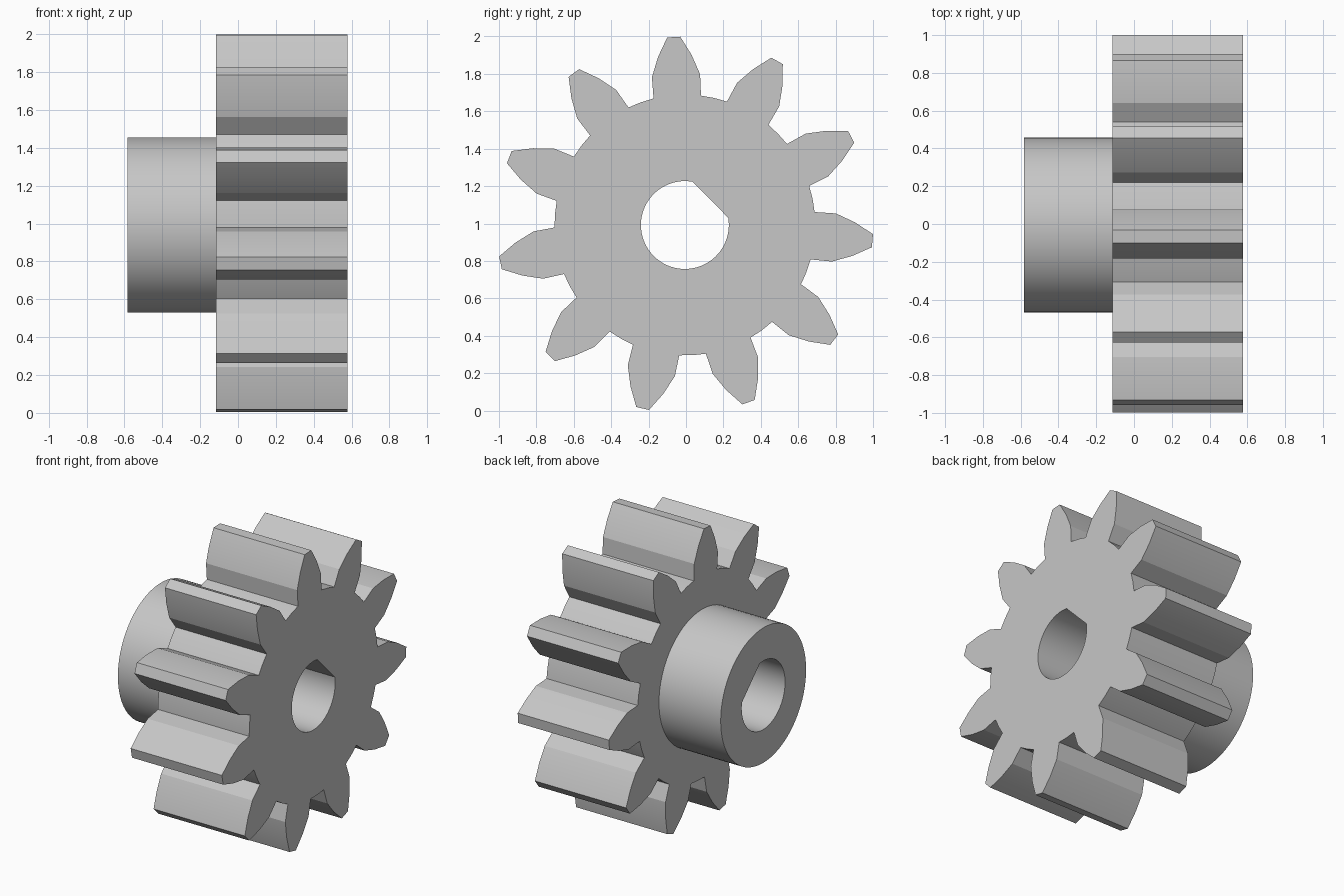
import bpy, bmesh
from math import sin, cos, radians, pi, sqrt
from mathutils import Vector

cube = bpy.data.objects.get("Cube")
if cube:
    bpy.data.objects.remove(cube, do_unlink=True)

CY, CZ = -0.006, 0.992          # shaft axis
TEETH, FIRST = 11, 93.4         # tooth count, angle of the top tooth

grey = bpy.data.materials.new("Light grey")
grey.use_nodes = True
grey.diffuse_color = (0.57, 0.57, 0.57, 1)
grey.node_tree.nodes["Principled BSDF"].inputs["Base Color"].default_value = grey.diffuse_color


def arc(radius, start, end, steps):
    angles = [radians(start + (end - start) * i / steps) for i in range(steps + 1)]
    return [(radius * cos(a), radius * sin(a)) for a in angles]


def gear_outline():
    # half tooth: (radius, half width) from root to tip
    half = [(0.697, 0.127), (0.81, 0.129), (0.91, 0.09), (1.007, 0.035)]
    side = [(sqrt(r * r - w * w), w) for r, w in half]
    tooth = [(r, -w) for r, w in side] + side[::-1]
    points = []
    for i in range(TEETH):
        a = radians(FIRST) + i * 2 * pi / TEETH
        points += [(r * cos(a) - w * sin(a), r * sin(a) + w * cos(a)) for r, w in tooth]
        mid = a + pi / TEETH    # middle of the root arc
        points.append((0.697 * cos(mid), 0.697 * sin(mid)))
    return points


def bored_prism(name, outline, bore, x0, x1):
    bm = bmesh.new()
    edges = []
    for loop in (outline, bore):
        verts = [bm.verts.new((x0, CY + y, CZ + z)) for y, z in loop]
        edges += [bm.edges.new((v, verts[i - 1])) for i, v in enumerate(verts)]
    bmesh.ops.triangle_fill(bm, edges=edges, use_beauty=True, normal=Vector((1, 0, 0)))
    result = bmesh.ops.extrude_face_region(bm, geom=bm.faces[:], use_keep_orig=True)
    moved = [g for g in result["geom"] if isinstance(g, bmesh.types.BMVert)]
    bmesh.ops.translate(bm, verts=moved, vec=(x1 - x0, 0, 0))
    bmesh.ops.recalc_face_normals(bm, faces=bm.faces[:])
    mesh = bpy.data.meshes.new(name)
    bm.to_mesh(mesh)
    bm.free()
    mesh.materials.append(grey)
    obj = bpy.data.objects.new(name, mesh)
    bpy.context.collection.objects.link(obj)
    bpy.ops.object.select_all(action="DESELECT")
    obj.select_set(True)
    bpy.context.view_layer.objects.active = obj
    bpy.ops.object.shade_smooth_by_angle(angle=radians(15))
    return obj


# D-shaped bore: the closing edge of the arc is the flat
d_bore = arc(0.235, 80, 369.5, 56)

# Toothed wheel
bored_prism("gear_wheel", gear_outline(), d_bore, -0.115, 0.577)

# Hub
bored_prism("hub", arc(0.463, 0, 360, 72)[:-1], d_bore, -0.583, -0.115)
